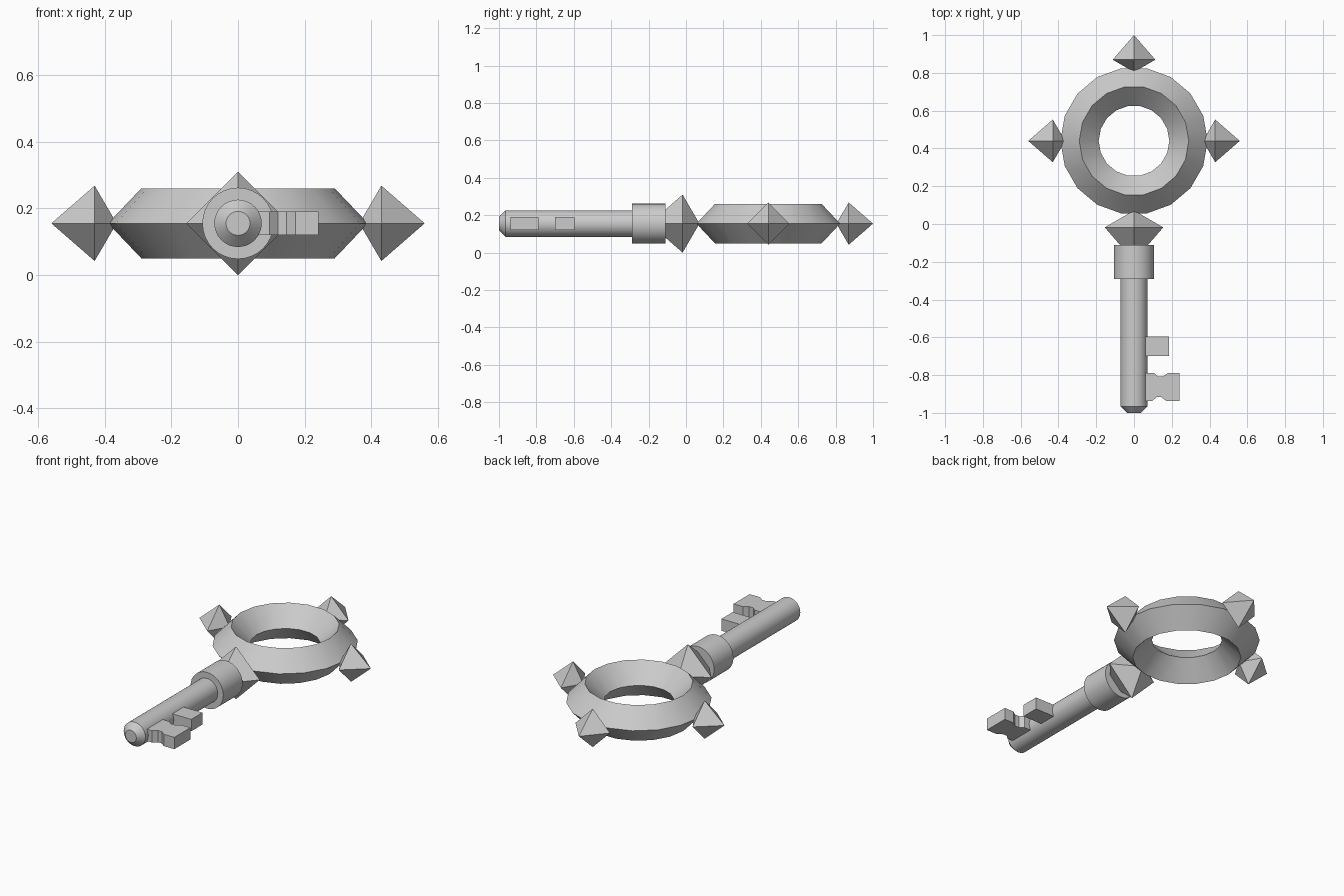
import bpy, bmesh, math
from mathutils import Matrix, Vector

if "Cube" in bpy.data.objects:
    bpy.data.objects.remove(bpy.data.objects["Cube"])

ZC = 0.155          # mid-height of the key
RING_Y = 0.44       # centre of the bow ring


def finish(name, bm, smooth=None):
    bmesh.ops.recalc_face_normals(bm, faces=bm.faces)
    me = bpy.data.meshes.new(name)
    bm.to_mesh(me)
    bm.free()
    ob = bpy.data.objects.new(name, me)
    bpy.context.collection.objects.link(ob)
    if smooth:
        bpy.ops.object.select_all(action='DESELECT')
        ob.select_set(True)
        bpy.context.view_layer.objects.active = ob
        bpy.ops.object.shade_smooth_by_angle(angle=math.radians(smooth))
    return ob


def lathe_y(name, profile, sides=32):
    """Solid turned about the key's long axis; profile is (radius, y)."""
    bm = bmesh.new()
    loops = []
    for r, y in profile:
        loops.append([bm.verts.new((r * math.cos(2 * math.pi * i / sides), y,
                                    ZC + r * math.sin(2 * math.pi * i / sides)))
                      for i in range(sides)])
    for a, b in zip(loops, loops[1:]):
        for i in range(sides):
            j = (i + 1) % sides
            bm.faces.new((a[i], a[j], b[j], b[i]))
    bm.faces.new(loops[0])
    bm.faces.new(loops[-1])
    return finish(name, bm, 30)


def spike(name, pos, angle, half, outer, inner):
    """Four-sided double pyramid, long tip pointing along angle."""
    bm = bmesh.new()
    tip, back = bm.verts.new((outer, 0, 0)), bm.verts.new((-inner, 0, 0))
    mid = [bm.verts.new((0, y * half, z * half))
           for y, z in ((1, 0), (0, 1), (-1, 0), (0, -1))]
    for i in range(4):
        bm.faces.new((mid[i], mid[(i + 1) % 4], tip))
        bm.faces.new((mid[(i + 1) % 4], mid[i], back))
    bm.transform(Matrix.Translation(pos) @ Matrix.Rotation(angle, 4, 'Z'))
    return finish(name, bm)


def plate(name, outline, z0, z1):
    bm = bmesh.new()
    face = bm.faces.new([bm.verts.new((x, y, z0)) for x, y in outline])
    ext = bmesh.ops.extrude_face_region(bm, geom=[face], use_keep_orig=True)
    bmesh.ops.translate(bm, vec=(0, 0, z1 - z0),
                        verts=[v for v in ext['geom'] if isinstance(v, bmesh.types.BMVert)])
    return finish(name, bm)


# bow ring with diamond cross-section
bm = bmesh.new()
section = [(0.39, 0), (0.29, 0.105), (0.187, 0), (0.29, -0.105)]
N = 18
rings = [[bm.verts.new((r * math.cos(2 * math.pi * i / N),
                        RING_Y + r * math.sin(2 * math.pi * i / N), ZC + z))
          for r, z in section] for i in range(N)]
for i in range(N):
    a, b = rings[i], rings[(i + 1) % N]
    for k in range(4):
        m = (k + 1) % 4
        bm.faces.new((a[k], b[k], b[m], a[m]))
finish("bow_ring", bm, 30)

# three small spikes around the ring and the large one joining the shank
for label, deg in (("right", 0), ("end", 90), ("left", 180)):
    a = math.radians(deg)
    spike("spike_" + label,
          Vector((0.43 * math.cos(a), RING_Y + 0.43 * math.sin(a), ZC)),
          a, 0.113, 0.13, 0.066)
spike("neck_spike", Vector((0, -0.018, ZC)), math.radians(-90), 0.155, 0.178, 0.09)

# collar and shank
lathe_y("collar", [(0.107, -0.29), (0.107, -0.11)])
lathe_y("shank", [(0.036, -1.0), (0.071, -0.965), (0.071, -0.2)])

# bit teeth
plate("short_tooth", [(0.04, -0.70), (0.185, -0.70), (0.185, -0.595), (0.04, -0.595)],
      0.12, 0.19)
plate("notched_tooth",
      [(0.04, -0.938), (0.095, -0.938), (0.12, -0.917), (0.145, -0.917), (0.172, -0.938),
       (0.241, -0.938), (0.241, -0.788), (0.18, -0.788), (0.155, -0.807), (0.125, -0.807),
       (0.105, -0.788), (0.04, -0.788)], 0.12, 0.19)
